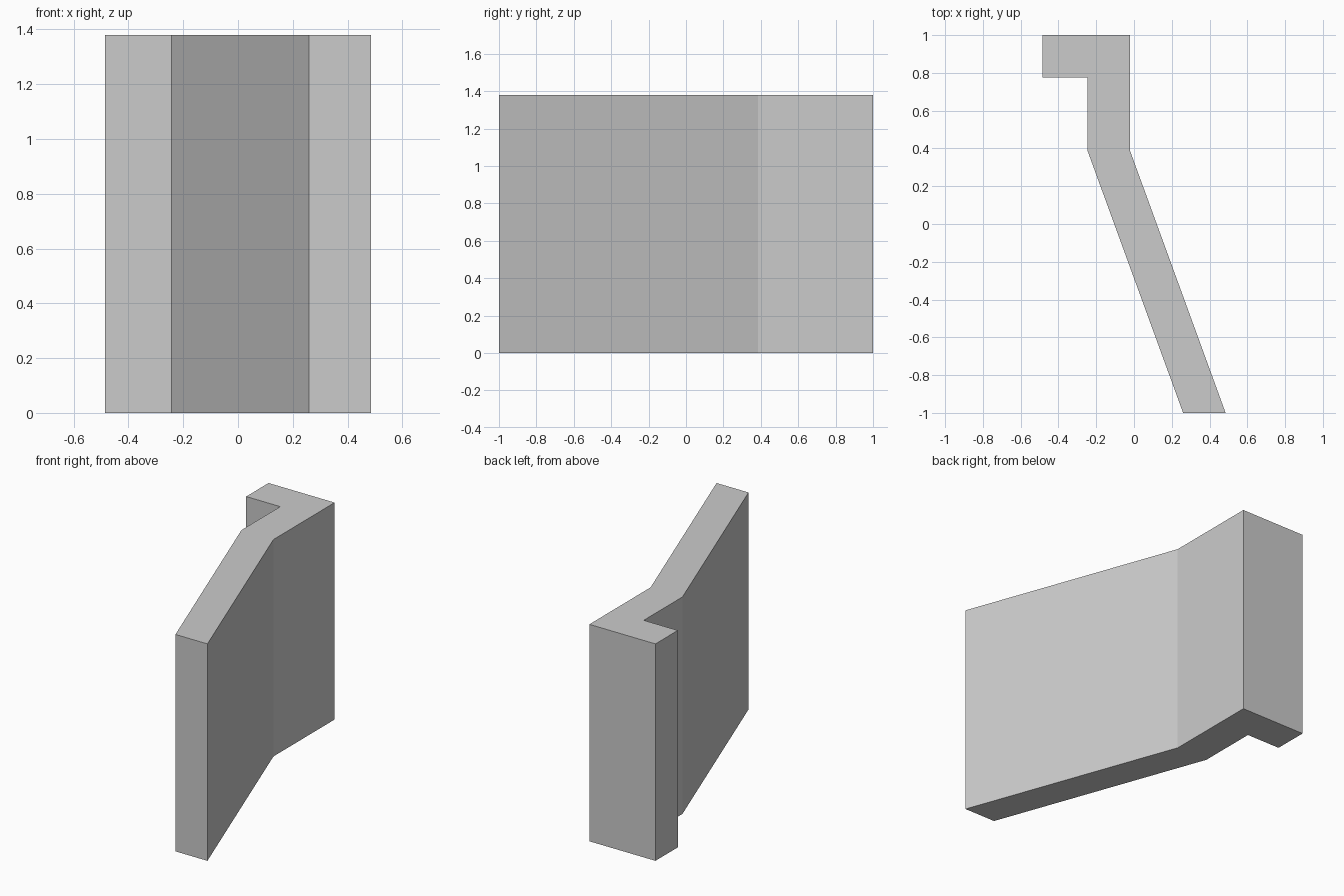
import bpy
import bmesh

HEIGHT = 1.38

# Remove the default cube
cube = bpy.data.objects.get("Cube")
if cube:
    bpy.data.objects.remove(cube, do_unlink=True)

# Plain grey material
grey = bpy.data.materials.new("light_grey")
grey.use_nodes = True
colour = (0.6, 0.6, 0.6, 1.0)
grey.diffuse_color = colour
grey.node_tree.nodes["Principled BSDF"].inputs["Base Color"].default_value = colour

# Plan outline of the bent wall with its hooked end, counter-clockwise
outline = [
    (0.26, -1.0), (0.485, -1.0), (-0.02, 0.385), (-0.02, 1.0),
    (-0.485, 1.0), (-0.485, 0.775), (-0.245, 0.775), (-0.245, 0.385),
]

# Extrude the outline upwards into a solid wall
bm = bmesh.new()
base = bm.faces.new([bm.verts.new((x, y, 0)) for x, y in outline])
result = bmesh.ops.extrude_face_region(bm, geom=[base], use_keep_orig=True)
top_verts = [g for g in result["geom"] if isinstance(g, bmesh.types.BMVert)]
bmesh.ops.translate(bm, verts=top_verts, vec=(0, 0, HEIGHT))
bmesh.ops.recalc_face_normals(bm, faces=bm.faces)

mesh = bpy.data.meshes.new("bent_wall")
bm.to_mesh(mesh)
bm.free()
mesh.materials.append(grey)
wall = bpy.data.objects.new("bent_wall", mesh)
bpy.context.collection.objects.link(wall)
